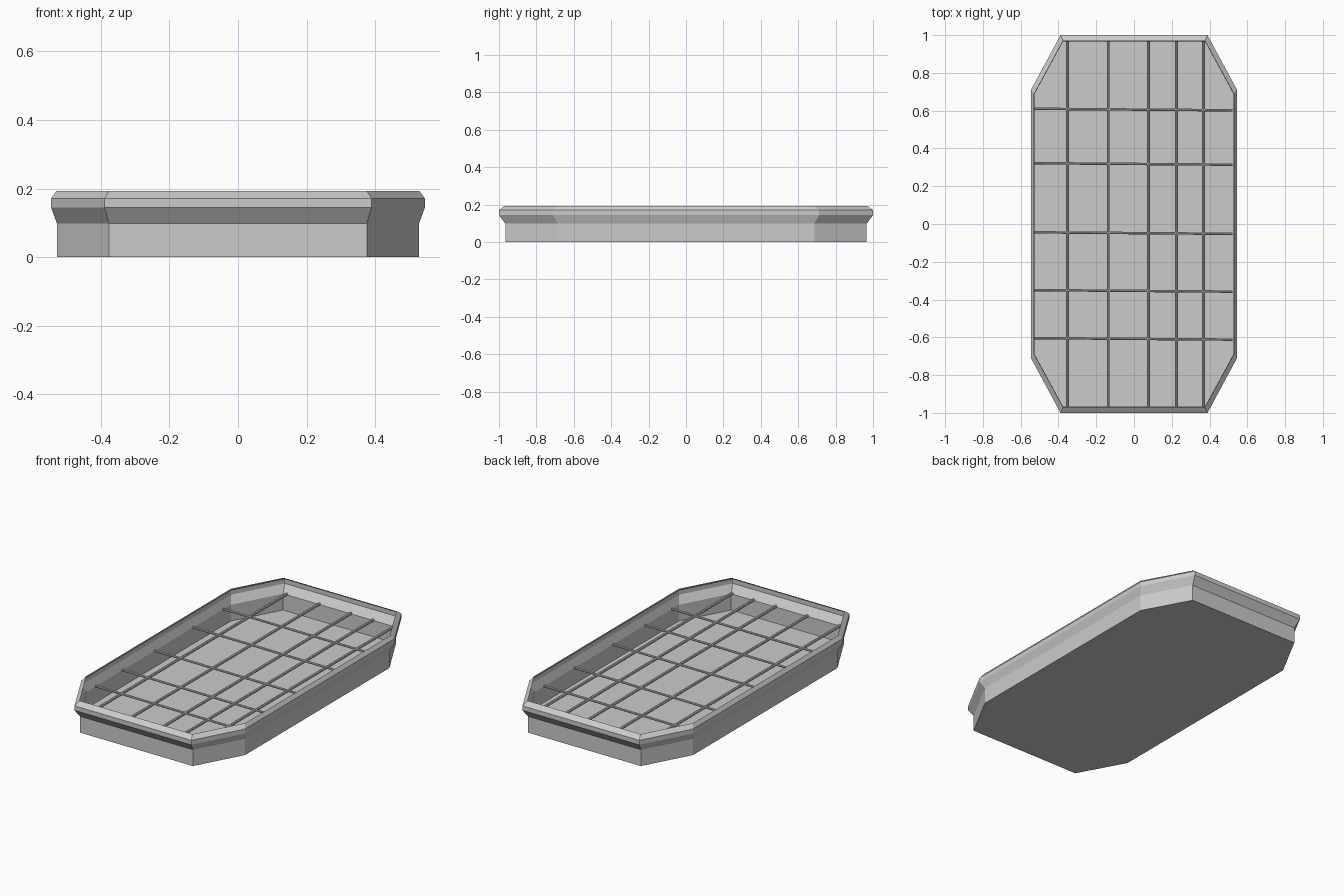
import bpy, bmesh, math
from mathutils import Vector

if "Cube" in bpy.data.objects:
    bpy.data.objects.remove(bpy.data.objects["Cube"])


def octagon(hx, hy, cx, cy, z):
    """Rectangle with cut corners, counter-clockwise."""
    return [(cx, -hy, z), (hx, -cy, z), (hx, cy, z), (cx, hy, z),
            (-cx, hy, z), (-hx, cy, z), (-hx, -cy, z), (-cx, -hy, z)]


def finish(bm, name):
    mesh = bpy.data.meshes.new(name)
    bm.to_mesh(mesh)
    bm.free()
    obj = bpy.data.objects.new(name, mesh)
    bpy.context.collection.objects.link(obj)
    return obj


# Tray shell: open thin sheet, floor at the bottom and a flared rim
profile = [  # half x, half y, corner x, corner y, z
    (0.528, 0.966, 0.376, 0.686, 0.0),
    (0.528, 0.966, 0.376, 0.686, 0.098),
    (0.545, 1.000, 0.389, 0.711, 0.144),
    (0.545, 1.000, 0.389, 0.711, 0.171),
    (0.529, 0.969, 0.376, 0.688, 0.193),
]
bm = bmesh.new()
rings = [[bm.verts.new(p) for p in octagon(*r)] for r in profile]
bm.faces.new(rings[0][::-1])
for low, high in zip(rings, rings[1:]):
    for i in range(8):
        j = (i + 1) % 8
        bm.faces.new((low[i], low[j], high[j], high[i]))
finish(bm, "tray_shell")


def bar(name, start, end, radius):
    start, end = Vector(start), Vector(end)
    axis = end - start
    bm = bmesh.new()
    bmesh.ops.create_cone(bm, cap_ends=True, segments=8, radius1=radius,
                          radius2=radius, depth=axis.length)
    m = axis.to_track_quat('Z', 'Y').to_matrix().to_4x4()
    m.translation = (start + end) / 2
    bm.transform(m)
    return finish(bm, name)


# Grid of thin rods stretched across the tray
ROD_Z = 0.102
for i, x in enumerate((-0.352, -0.134, 0.077, 0.225, 0.368)):
    bar(f"long_rod_{i + 1}", (x, -0.966, ROD_Z), (x, 0.966, ROD_Z), 0.008)
for i, y in enumerate((0.606, 0.318, -0.048, -0.354, -0.608)):
    bar(f"cross_rod_{i + 1}", (-0.526, y + 0.004, ROD_Z),
        (0.522, y - 0.004, ROD_Z), 0.0065)
